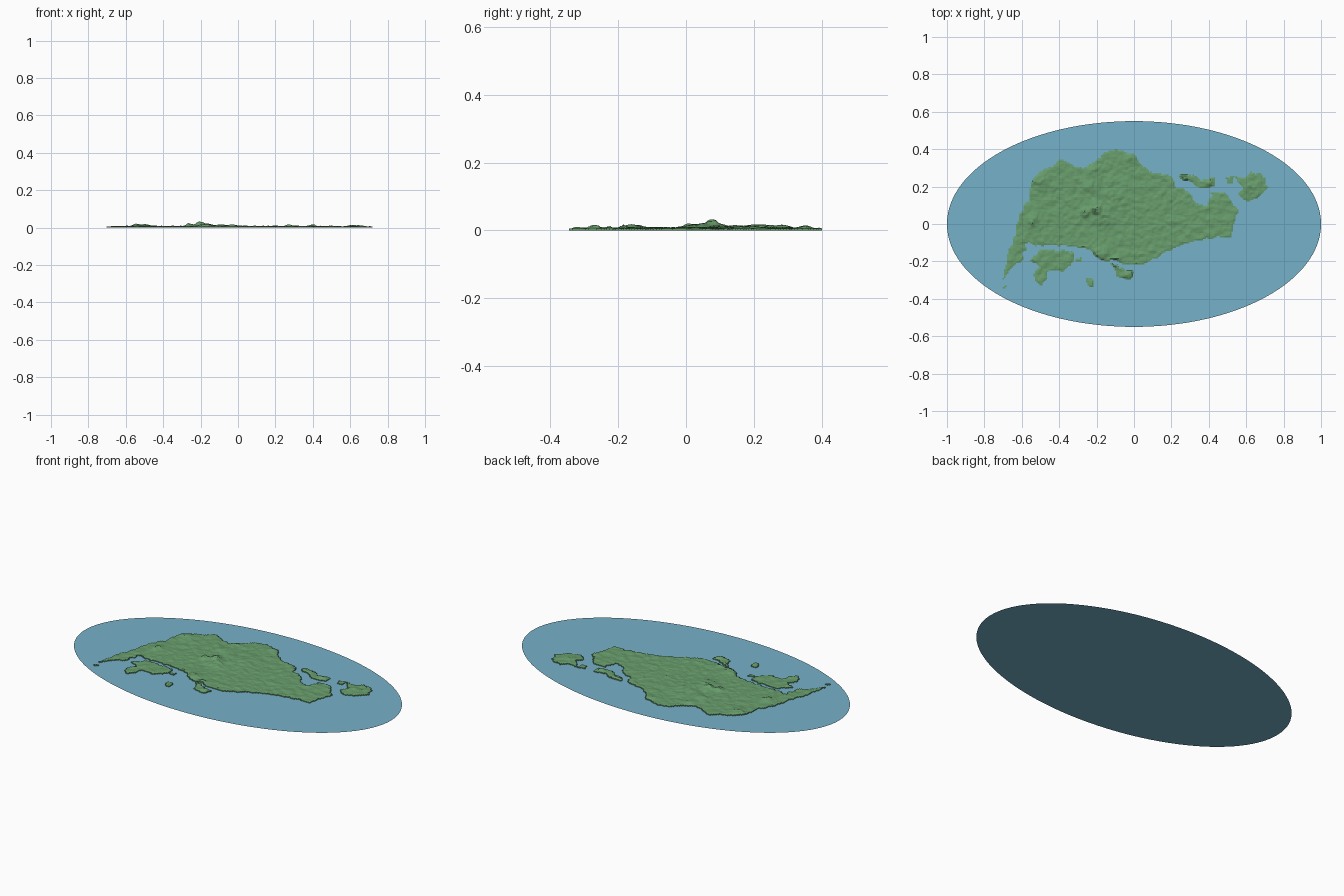
import bpy
import bmesh
import math
from mathutils import Vector, noise

cube = bpy.data.objects.get("Cube")
if cube:
    bpy.data.objects.remove(cube)


def make_material(name, colour):
    material = bpy.data.materials.new(name)
    material.diffuse_color = colour
    material.use_nodes = True
    material.node_tree.nodes["Principled BSDF"].inputs["Base Color"].default_value = colour
    return material


def make_object(name, bm, material):
    mesh = bpy.data.meshes.new(name)
    bm.to_mesh(mesh)
    bm.free()
    mesh.materials.append(material)
    obj = bpy.data.objects.new(name, mesh)
    bpy.context.collection.objects.link(obj)
    return obj


water_blue = make_material("water blue", (0.18, 0.44, 0.58, 1))
land_green = make_material("land green", (0.14, 0.34, 0.15, 1))

# Coastlines, in hundredths of a unit
main_coast = [
    (-70, -30), (-68, -16), (-64, -7), (-62, 3), (-57, 13), (-55, 23),
    (-48, 29), (-38, 34), (-30, 30), (-23, 31), (-18, 37), (-9, 40),
    (0, 37), (4, 31), (9, 28), (20, 25), (22, 20), (29, 18), (33, 11),
    (39, 10), (41, 16), (47, 18), (52, 12), (56, 7), (53, 0), (53, -7),
    (39, -7), (19, -14), (6, -21), (-1, -22), (-10, -20), (-18, -19),
    (-26, -13), (-40, -11), (-58, -11), (-60, -19), (-63, -22), (-66, -24)]
east_isle = [(54, 25), (59, 25), (63, 28), (70, 25), (71, 19), (67, 14),
             (61, 12), (56, 16), (58, 20)]
east_islet = [(49, 26), (53, 25), (53, 21), (49, 22)]
north_isle = [(24, 27), (29, 27), (34, 24), (43, 24), (43, 20), (36, 19),
              (31, 22), (25, 24)]
south_west_isle = [(-56, -20), (-50, -14), (-43, -13), (-32, -15), (-32, -20),
                   (-39, -25), (-46, -25), (-47, -31), (-50, -33), (-54, -28),
                   (-51, -23)]
harbour_islet = [(-31, -18), (-28, -17), (-27, -20), (-31, -20)]
south_isle = [(-14, -21), (-8, -23), (0, -25), (-2, -30), (-9, -27)]
south_islet = [(-26, -30), (-23, -29), (-21, -33), (-24, -33)]
west_islet = [(-70, -33), (-68, -33), (-68, -35), (-70, -35)]
coasts = [main_coast, east_isle, east_islet, north_isle, south_west_isle,
          harbour_islet, south_isle, south_islet, west_islet]

# Hills: x, y, radius in hundredths, height in thousandths
hills = [
    (-26, 6, 2, 21), (-20, 8, 3, 23), (-22, 20, 4, 10), (-16, 3, 4, 12),
    (-54, 2, 3, 12), (-50, 23, 4, 9), (-22, 28, 3, 9), (-2, 35, 3, 7),
    (-18, -15, 4, 10), (-10, -20, 3, 11), (-3, -27, 2, 9), (27, 25, 2, 11),
    (40, 22, 2, 8), (62, 20, 4, 5), (-9, 15, 8, 6)]


def inside(point, outline):
    hit = False
    for (ax, ay), (bx, by) in zip(outline, outline[1:] + outline[:1]):
        if (ay > point.y) != (by > point.y):
            if point.x < ax + (bx - ax) * (point.y - ay) / (by - ay):
                hit = not hit
    return hit


def is_land(centre):
    # Ragged shore: shift the tested point by noise
    shift = noise.noise_vector(centre * 25)
    point = centre * 100 + shift * 1.5
    return any(inside(point, outline) for outline in coasts)


def ground_height(co):
    height = 0.007 + 0.004 * noise.noise(co * 28) + 0.002 * noise.noise(co * 60)
    for x, y, radius, rise in hills:
        distance = math.hypot(co.x * 100 - x, co.y * 100 - y) / radius
        rough = 1 + 0.5 * noise.noise(co * 45)
        height += rise / 1000 * rough * math.exp(-distance * distance)
    return min(max(height, 0.004), 0.037)


# Sea: a flat oval sheet
bm = bmesh.new()
bmesh.ops.create_circle(bm, cap_ends=True, segments=128, radius=1)
bmesh.ops.scale(bm, vec=Vector((1, 0.55, 1)), verts=bm.verts)
bmesh.ops.recalc_face_normals(bm, faces=bm.faces)
for face in bm.faces:
    if face.normal.z < 0:
        face.normal_flip()
make_object("sea", bm, water_blue)

# Land: a fine grid trimmed to the coast and raised into hills
bm = bmesh.new()
bmesh.ops.create_grid(bm, x_segments=184, y_segments=104, size=1)
bmesh.ops.scale(bm, vec=Vector((0.736, 0.416, 1)), verts=bm.verts)
water_cells = [f for f in bm.faces if not is_land(f.calc_center_median())]
bmesh.ops.delete(bm, geom=water_cells, context="FACES")
shore = {v for v in bm.verts if v.is_boundary}
for vert in bm.verts:
    height = ground_height(vert.co)
    vert.co.z = 0.004 + (height - 0.004) * (0.4 if vert in shore else 1)

# Shore skirt down to the water
rim = [edge for edge in bm.edges if edge.is_boundary]
skirt = bmesh.ops.extrude_edge_only(bm, edges=rim)
for item in skirt["geom"]:
    if isinstance(item, bmesh.types.BMVert):
        item.co.z = 0.0005
bmesh.ops.recalc_face_normals(bm, faces=bm.faces)
if sum(face.normal.z for face in bm.faces) < 0:
    bmesh.ops.reverse_faces(bm, faces=bm.faces)
make_object("islands", bm, land_green)
